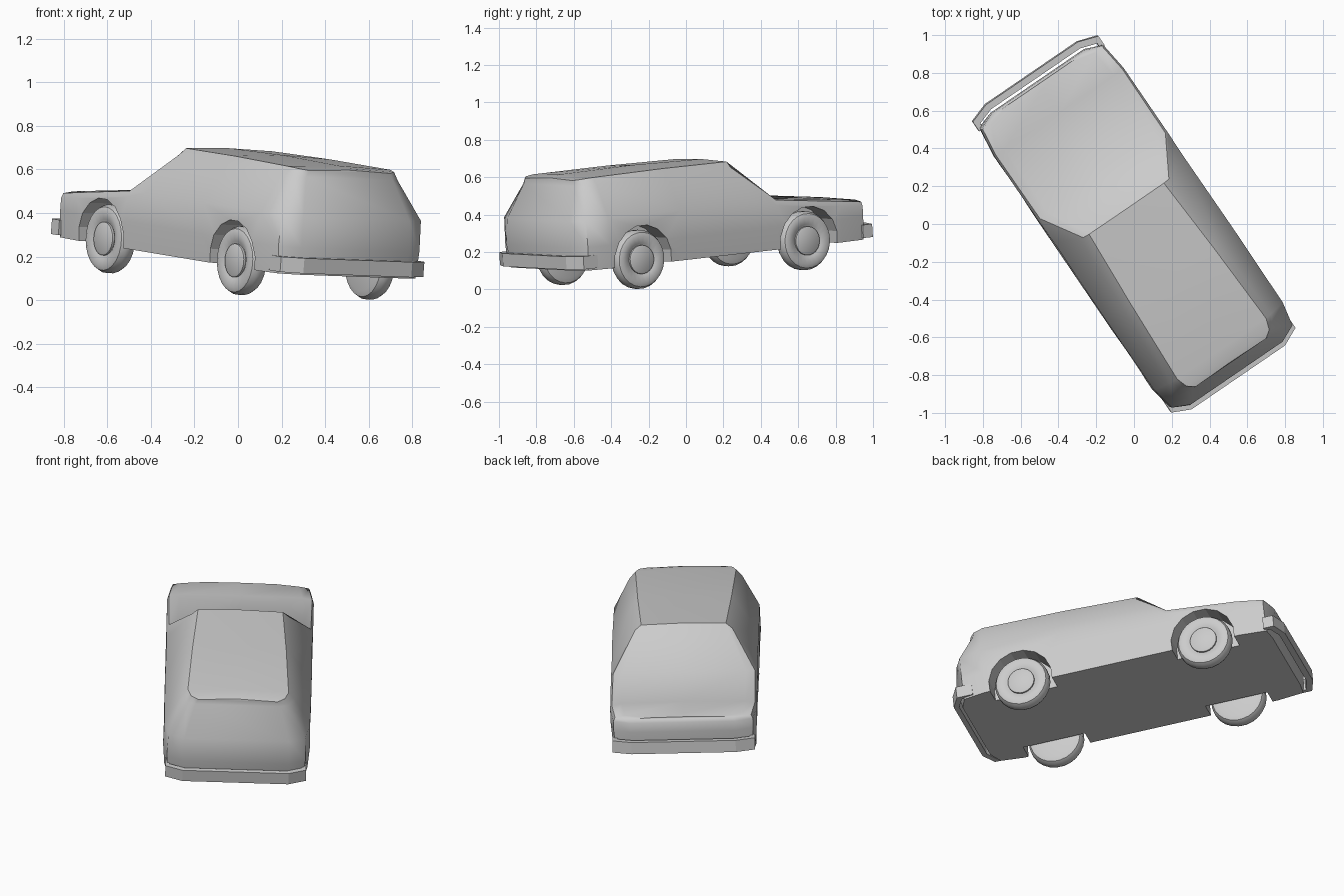
import bpy, bmesh, math
from mathutils import Matrix, Vector

if "Cube" in bpy.data.objects:
    bpy.data.objects.remove(bpy.data.objects["Cube"])

# Car frame: x right, y forward, z up; turned, pitched and rolled as a whole
F = Vector((-0.5595, 0.8236, 0.093)).normalized()
U = Vector((0.83, 0.56, -0.03)).cross(F).normalized()
R = F.cross(U)
POSE = Matrix((R, F, U)).transposed().to_4x4()
POSE.translation = (0, 0, 0.25)

grey = bpy.data.materials.new("plain_grey")
grey.diffuse_color = (0.6, 0.6, 0.6, 1)
grey.use_nodes = True
grey.node_tree.nodes["Principled BSDF"].inputs["Base Color"].default_value = grey.diffuse_color


def make(name, verts, faces, smooth=True, angle=38):
    me = bpy.data.meshes.new(name)
    me.from_pydata([tuple(v) for v in verts], [], faces)
    bm = bmesh.new()
    bm.from_mesh(me)
    bmesh.ops.remove_doubles(bm, verts=bm.verts, dist=1e-5)
    bmesh.ops.recalc_face_normals(bm, faces=bm.faces)
    bm.to_mesh(me)
    bm.free()
    me.materials.append(grey)
    ob = bpy.data.objects.new(name, me)
    bpy.context.collection.objects.link(ob)
    ob.matrix_world = POSE
    if smooth:
        bpy.ops.object.select_all(action='DESELECT')
        ob.select_set(True)
        bpy.context.view_layer.objects.active = ob
        bpy.ops.object.shade_smooth_by_angle(angle=math.radians(angle))
    return ob


def lathe(name, profile, side, y, z, n, **kw):
    """Spin (radius, x) points about an axle parallel to x."""
    verts, faces = [], []
    for r, x in profile:
        for i in range(n):
            a = 2 * math.pi * (i + 0.5) / n
            verts.append((side * x, y + r * math.cos(a), z + r * math.sin(a)))
    for k in range(len(profile) - 1):
        for i in range(n):
            j = (i + 1) % n
            faces.append((k * n + i, k * n + j, (k + 1) * n + j, (k + 1) * n + i))
    faces += [tuple(range(n)), tuple(range((len(profile) - 1) * n, len(profile) * n))]
    return make(name, verts, faces, **kw)


# Body: cross-sections from nose to tail
# y, lower width, belt width, belt z, shoulder x z, roof edge x z, centre z,
# y shift of belt, of top edge, of centre
SECTIONS = [
    (0.925, 0.300, 0.295, 0.125, 0.280, 0.144, 0.20, 0.152, 0.154, 0, -0.01, -0.01),
    (0.885, 0.395, 0.395, 0.125, 0.385, 0.148, 0.33, 0.158, 0.162, 0, 0, 0),
    (0.730, 0.415, 0.415, 0.140, 0.405, 0.165, 0.35, 0.174, 0.180, 0, 0, 0),
    (0.315, 0.415, 0.415, 0.185, 0.402, 0.210, 0.35, 0.217, 0.225, 0, 0.01, 0.05),
    (0.130, 0.415, 0.412, 0.215, 0.275, 0.400, 0.24, 0.430, 0.437, 0.05, 0, 0),
    (-0.30, 0.415, 0.415, 0.215, 0.300, 0.395, 0.265, 0.434, 0.446, 0, 0, 0),
    (-0.77, 0.415, 0.412, 0.215, 0.320, 0.390, 0.285, 0.430, 0.440, 0, 0, 0),
    (-0.90, 0.392, 0.387, 0.210, 0.290, 0.385, 0.265, 0.425, 0.434, 0, 0.07, 0.07),
    (-0.955, 0.30, 0.295, 0.210, 0.240, 0.390, 0.225, 0.420, 0.428, 0.012, 0.095, 0.10),
]
FLOOR = -0.055
verts, faces = [], []
for k, (y, wl, wb, zb, x4, z4, x5, z5, zc, d3, d4, d6) in enumerate(SECTIONS):
    tuck = -0.03 if k == 0 else 0.02 if k == len(SECTIONS) - 1 else 0
    half = [(wl - 0.01, y + tuck, FLOOR), (wl, y, 0.07), (wb, y + d3, zb),
            (x4, y + d4, z4), (x5, y + d4, z5)]
    ring = [(0, y + tuck, FLOOR)] + half + [(0, y + d6, zc)]
    ring += [(-a, b, c) for a, b, c in reversed(half)]
    verts += ring
N = 12
for k in range(len(SECTIONS) - 1):
    for i in range(N):
        j = (i + 1) % N
        faces.append((k * N + i, k * N + j, (k + 1) * N + j, (k + 1) * N + i))
for base in (0, (len(SECTIONS) - 1) * N):       # nose and tail panels in strips
    for i in range(6):
        a, b = base + i, base + i + 1
        c, d = base + (N - i - 1) % N, base + (N - i) % N
        faces.append(tuple(dict.fromkeys((a, b, c, d))))
body = make("body", verts, faces)

# Wheels and wheel arches
AXLES = {"front": 0.517, "rear": -0.559}
HUB_Z = -0.027
TYRE = [(0.078, 0.386), (0.088, 0.392), (0.125, 0.402), (0.146, 0.394), (0.158, 0.372),
        (0.158, 0.340), (0.146, 0.318), (0.12, 0.310)]
for end, y in AXLES.items():
    for label, s in (("left", -1), ("right", 1)):
        lathe(f"{end}_{label}_tyre", TYRE, s, y, HUB_Z, 24)
        lathe(f"{end}_{label}_hub", [(0.077, 0.38), (0.077, 0.397), (0.07, 0.401)],
              s, y, HUB_Z, 24)
        cutter = lathe(f"{end}_{label}_arch_cutter", [(0.186, 0.29), (0.186, 0.55)],
                       s, y, HUB_Z, 16, smooth=False)
        cutter.hide_render = True
        cutter.hide_viewport = True
        cutter.display_type = 'WIRE'
        mod = body.modifiers.new("arch", 'BOOLEAN')
        mod.operation = 'DIFFERENCE'
        mod.solver = 'EXACT'
        mod.object = cutter


# Bumpers: wrap-around bands
def bumper(name, outer, inner):
    path = [(-x, y) for x, y in outer] + [(x, y) for x, y in reversed(outer)]
    back = [(-x, y) for x, y in inner] + [(x, y) for x, y in reversed(inner)]
    n = len(path)
    v = [(x, y, z) for row in (path, back) for z in (-0.045, 0.025) for x, y in row]
    f = []
    for i in range(n - 1):
        a, b, c, d = i, n + i, 2 * n + i, 3 * n + i
        f += [(a, a + 1, b + 1, b), (c, c + 1, d + 1, d),
              (a, a + 1, c + 1, c), (b, b + 1, d + 1, d)]
    f += [(0, n, 3 * n, 2 * n), (n - 1, 2 * n - 1, 4 * n - 1, 3 * n - 1)]
    make(name, v, f, smooth=False)


bumper("front_bumper", [(0.403, 0.873), (0.403, 0.934), (0.295, 0.970)],
       [(0.375, 0.873), (0.375, 0.905), (0.285, 0.935)])
bumper("rear_bumper", [(0.398, -0.845), (0.398, -0.938), (0.30, -0.984)],
       [(0.375, -0.845), (0.375, -0.915), (0.29, -0.955)])
